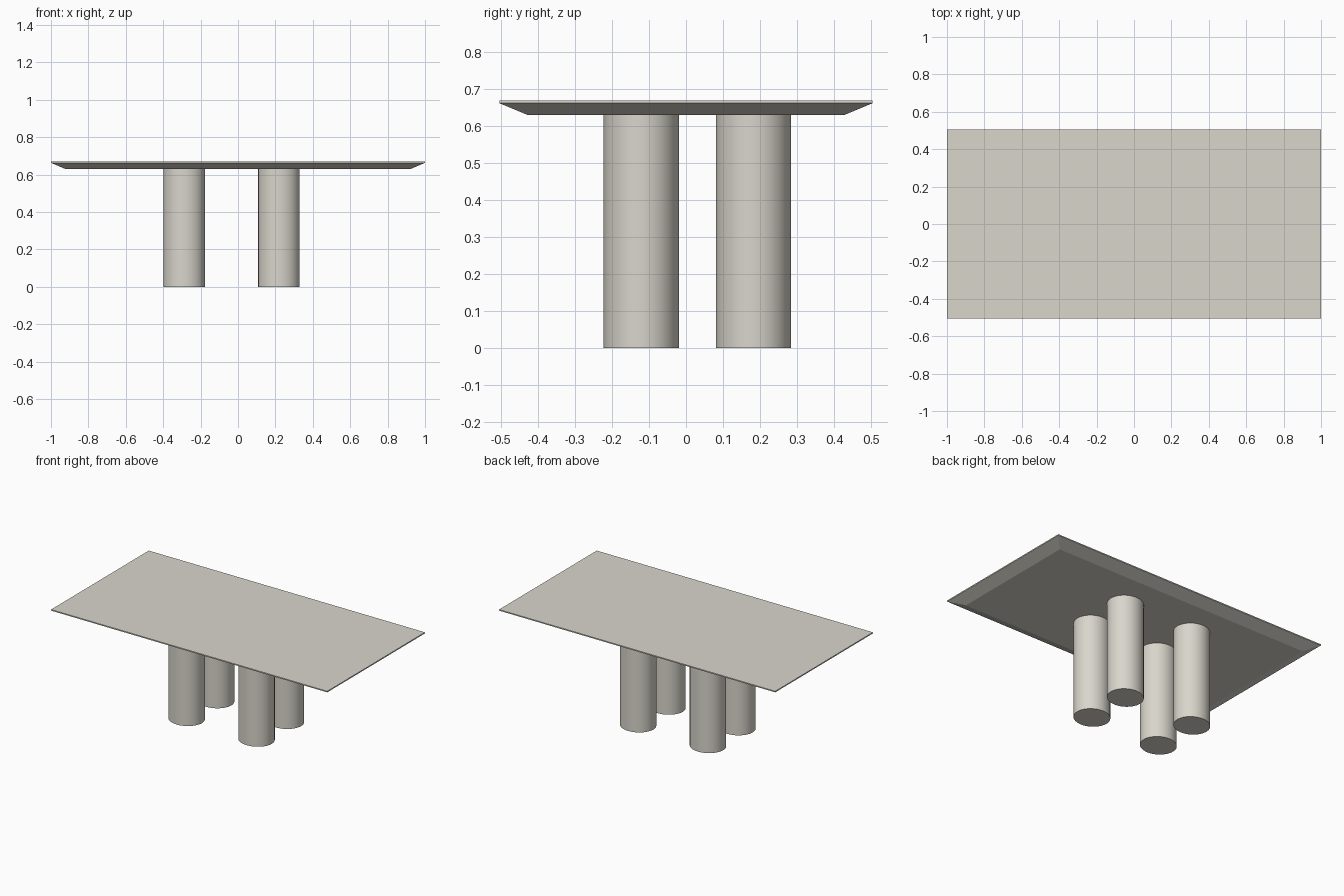
import bpy, bmesh

if "Cube" in bpy.data.objects:
    bpy.data.objects.remove(bpy.data.objects["Cube"])

stone = bpy.data.materials.new("warm_grey_stone")
stone.diffuse_color = (0.69, 0.67, 0.60, 1.0)
stone.use_nodes = True
stone.node_tree.nodes["Principled BSDF"].inputs["Base Color"].default_value = stone.diffuse_color


def finish(bm, name):
    bmesh.ops.recalc_face_normals(bm, faces=bm.faces)
    mesh = bpy.data.meshes.new(name)
    bm.to_mesh(mesh)
    bm.free()
    mesh.materials.append(stone)
    obj = bpy.data.objects.new(name, mesh)
    bpy.context.collection.objects.link(obj)
    return obj


# Tabletop: thin rim over a wide chamfer on the underside
bm = bmesh.new()
rings = []
for hx, hy, z in [(0.924, 0.427, 0.63), (1.0, 0.505, 0.6625), (1.0, 0.505, 0.67)]:
    rings.append([bm.verts.new((sx * hx, sy * hy, z))
                  for sx, sy in [(-1, -1), (1, -1), (1, 1), (-1, 1)]])
bm.faces.new(rings[0][::-1])
bm.faces.new(rings[-1])
for low, high in zip(rings, rings[1:]):
    for i in range(4):
        j = (i + 1) % 4
        bm.faces.new((low[i], low[j], high[j], high[i]))
finish(bm, "tabletop")

# Four slightly oval column legs
HEIGHT = 0.63
for side, x in (("left", -0.287), ("right", 0.219)):
    for end, y in (("front", -0.121), ("back", 0.183)):
        bm = bmesh.new()
        bmesh.ops.create_cone(bm, cap_ends=True, segments=64,
                              radius1=1, radius2=1, depth=HEIGHT)
        bmesh.ops.scale(bm, vec=(0.111, 0.102, 1), verts=bm.verts)
        bmesh.ops.translate(bm, vec=(x, y, HEIGHT / 2), verts=bm.verts)
        for f in bm.faces:
            f.smooth = len(f.verts) == 4
        for e in bm.edges:
            e.smooth = all(len(f.verts) == 4 for f in e.link_faces)
        finish(bm, f"{end}_{side}_leg")
